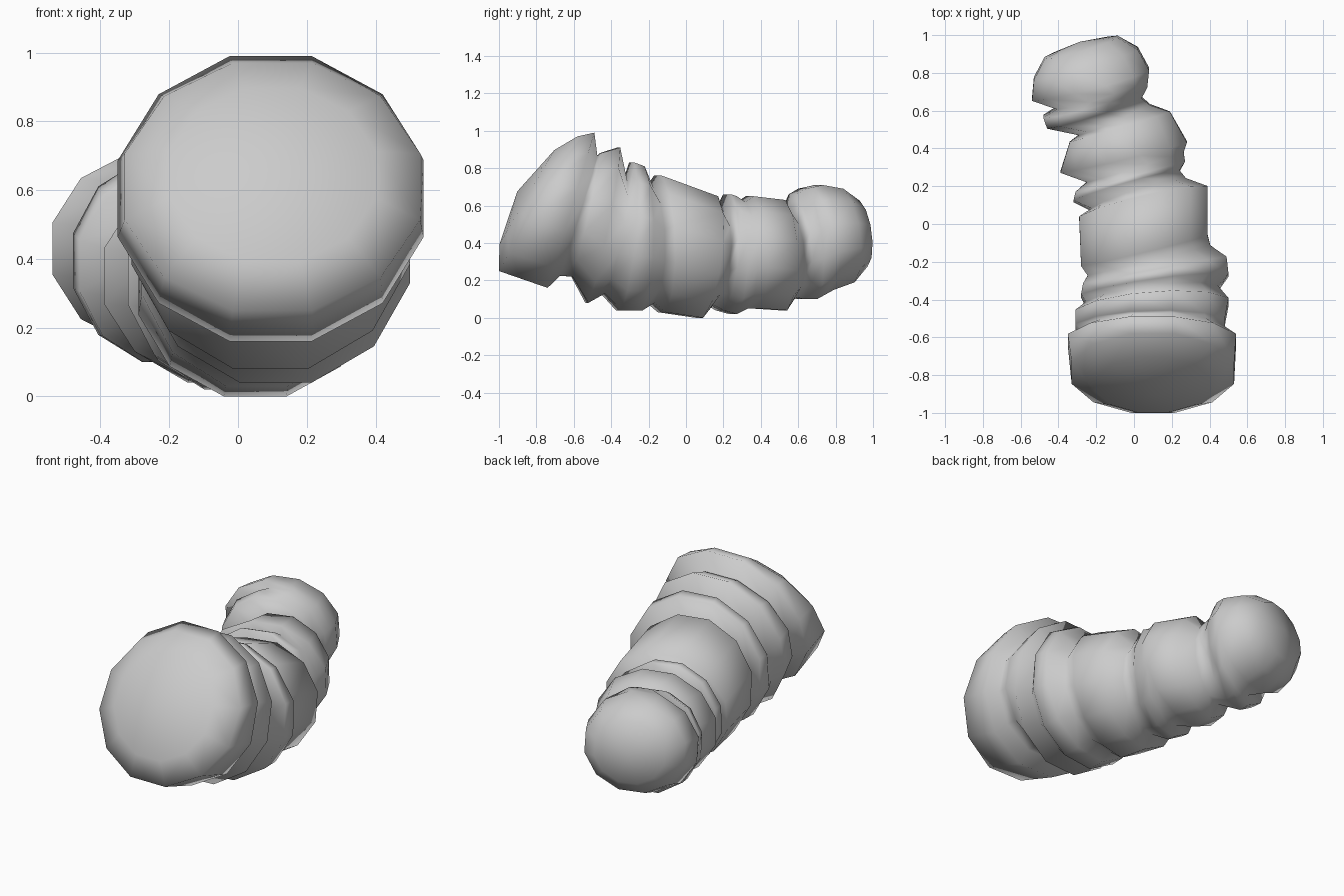
import bpy, bmesh, math
from mathutils import Vector

if "Cube" in bpy.data.objects:
    bpy.data.objects.remove(bpy.data.objects["Cube"])

SIDES = 12
K = 1 / math.cos(math.radians(15))   # polygon vertices straddle the axes

# Each fold: front and back section as (top y, top z, bottom y, bottom z, left x, right x)
folds = [
    ((-.58, .97, -1.0, .25, -.33, .53), (-.49, .99, -.74, .16, -.35, .54)),   # head
    ((-.46, .88, -.61, .22, -.31, .48), (-.36, .91, -.53, .08, -.31, .50)),
    ((-.29, .83, -.36, .04, -.28, .50), (-.24, .81, -.25, .04, -.27, .49)),
    ((-.15, .76, -.13, .03, -.28, .39), (.15, .65, .07, .0, -.29, .39)),      # middle
    ((.22, .66, .18, .04, -.32, .24), (.25, .65, .25, .02, -.31, .27)),
    ((.34, .65, .37, .05, -.39, .28), (.51, .63, .52, .04, -.34, .19)),
    ((.57, .66, .61, .10, -.46, .04), (.62, .69, .68, .10, -.48, .07)),
    ((.71, .71, .77, .15, -.54, .08), (.82, .69, .88, .19, -.53, .02)),       # tail
]
# Groove behind each fold: depth on top, depth on the inner side of the bend
grooves = [(.07, .05), (.14, .04), (.09, .03), (.10, .08), (.03, .10), (.08, .11), (0, .10)]


def groove(a, b, top, inner):
    """Section halfway between two folds, pinched inwards."""
    yt, zt, yb, zb, xl, xr = [(p + q) / 2 for p, q in zip(a, b)]
    return yt, zt - top, yb, zb + top / 2, xl + inner, xr - top * .4


def frame(r):
    """Centre, sideways radius and upward radius of a section."""
    yt, zt, yb, zb, xl, xr = r
    y = (yt + yb) / 2
    skew = min(max((y + .6) * .2, 0), .08)   # body bends towards -x at the back
    centre = Vector(((xl + xr) / 2, y, (zt + zb) / 2))
    return (centre, Vector(((xr - xl) / 2, skew, 0)),
            Vector((0, (yt - yb) / 2, (zt - zb) / 2)))


def add_ring(bm, centre, side, up, scale=1):
    angles = [2 * math.pi * (i + .5) / SIDES for i in range(SIDES)]
    return [bm.verts.new(centre + scale * K * (math.cos(a) * side + math.sin(a) * up))
            for a in angles]


def bridge(bm, a, b):
    for i in range(SIDES):
        j = (i + 1) % SIDES
        bm.faces.new((a[i], a[j], b[j], b[i]))


def dome(bm, loop, section, sign, rise, height):
    """Close an end with a shallow dome along the section's normal."""
    centre, side, up = frame(section)
    out = side.cross(up).normalized() * sign
    inner = add_ring(bm, centre + out * rise, side, up, .7)
    bridge(bm, loop, inner)
    tip = bm.verts.new(centre + out * height)
    for i in range(SIDES):
        bm.faces.new((tip, inner[i], inner[(i + 1) % SIDES]))


# Segmented grub body lofted through folds and grooves
sections = []
for i, (front, back) in enumerate(folds):
    sections += [front, back]
    if i < len(grooves):
        sections.append(groove(back, folds[i + 1][0], *grooves[i]))

bm = bmesh.new()
loops = [add_ring(bm, *frame(s)) for s in sections]
for a, b in zip(loops, loops[1:]):
    bridge(bm, a, b)

# Blunt head and rounded tail; side x up points towards -y
dome(bm, loops[0], sections[0], 1, .07, .13)
dome(bm, loops[-1], sections[-1], -1, .09, .12)
bmesh.ops.recalc_face_normals(bm, faces=bm.faces)

mesh = bpy.data.meshes.new("grub_body")
bm.to_mesh(mesh)
bm.free()
for p in mesh.polygons:
    p.use_smooth = True
body = bpy.data.objects.new("grub_body", mesh)
bpy.context.collection.objects.link(body)
